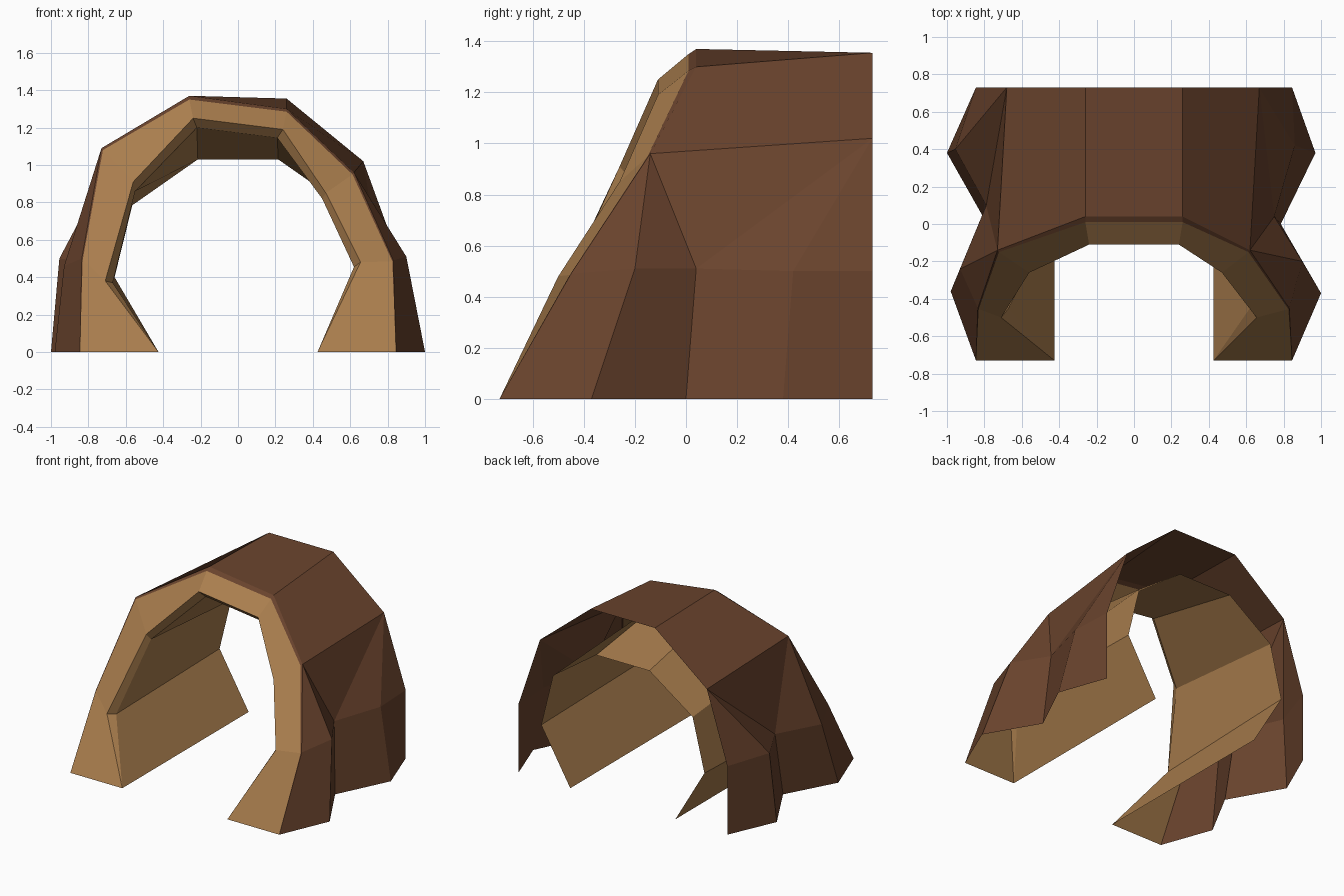
import bpy, bmesh
from mathutils import Vector

if "Cube" in bpy.data.objects:
    bpy.data.objects.remove(bpy.data.objects["Cube"])


def material(name, rgb):
    m = bpy.data.materials.new(name)
    m.diffuse_color = (*rgb, 1)
    m.use_nodes = True
    m.node_tree.nodes["Principled BSDF"].inputs["Base Color"].default_value = m.diffuse_color
    return m


BARK = material("dark_bark", (0.142, 0.056, 0.026))
WOOD = material("light_wood", (0.40, 0.207, 0.075))


def build(name, polys, mat, facing):
    """Make a flat-shaded sheet; facing(centre) gives the side its faces point to."""
    bm = bmesh.new()
    for p in polys:
        bm.faces.new([bm.verts.new(v) for v in p])
    bmesh.ops.remove_doubles(bm, verts=bm.verts, dist=0.001)
    bm.normal_update()
    for f in bm.faces:
        if f.normal.dot(facing(f.calc_center_median())) < 0:
            f.normal_flip()
    me = bpy.data.meshes.new(name)
    bm.to_mesh(me)
    bm.free()
    me.materials.append(mat)
    ob = bpy.data.objects.new(name, me)
    bpy.context.collection.objects.link(ob)


def bridge(a, b):
    return [(a[i], a[i + 1], b[i + 1], b[i]) for i in range(len(a) - 1)]


def outward(c):
    return Vector((c.x, 0, c.z - 0.35))


# Arch profiles, left foot to right foot
shell_front = [(-.845, -.73, 0), (-.835, -.45, .5), (-.73, -.14, 1.09), (-.26, .04, 1.37),
               (.26, .04, 1.30), (.62, -.14, .96), (.83, -.45, .49), (.845, -.73, 0)]
rim_outer = [(-.845, -.73, 0), (-.83, -.455, .495), (-.722, -.15, 1.08), (-.26, .01, 1.35),
             (.26, .01, 1.285), (.612, -.15, .95), (.825, -.455, .485), (.845, -.73, 0)]
rim_inner = [(-.425, -.73, 0), (-.71, -.5, .38), (-.56, -.26, .91), (-.24, -.11, 1.25),
             (.24, -.11, 1.19), (.47, -.26, .85), (.655, -.5, .48), (.425, -.73, 0)]
lip = [(-.425, -.73, 0), (-.67, -.45, .37), (-.55, -.22, .86), (-.22, -.06, 1.20),
       (.21, -.06, 1.145), (.45, -.22, .82), (.62, -.45, .455), (.425, -.73, 0)]
tunnel_half = [(.425, 0), (.66, .4), (.565, .785), (.215, 1.03)]
tunnel_back = ([(-x, .73, z) for x, z in tunnel_half]
               + [(x, .73, z) for x, z in reversed(tunnel_half)])
roof_back = [(-.68, .73, 1.02), (-.26, .73, 1.355), (.26, .73, 1.355), (.67, .73, 1.02)]

# Outer bark: roof panels, then each bulging side with two root flares
polys = bridge(shell_front[2:6], roof_back)
ground = {-1: [(-.845, -.73), (-.98, -.36), (-.785, 0), (-1, .38), (-.845, .73)],
          1: [(.845, -.73), (1, -.37), (.785, 0), (.97, .38), (.845, .73)]}
waist = {-1: [shell_front[1], (-.93, -.24, .46), (-.79, .1, .48), (-.955, .4, .5), (-.845, .73, .5)],
         1: [shell_front[6], (.9, -.2, .51), (.75, .04, .51), (.86, .42, .5), (.845, .73, .5)]}
for s, mid in waist.items():
    front = shell_front[2] if s < 0 else shell_front[5]
    back = roof_back[0] if s < 0 else roof_back[3]
    polys += bridge([(x, y, 0) for x, y in ground[s]], mid)
    polys += [(front, mid[i], mid[i + 1]) for i in range(2)]
    polys += [(front, mid[2], back)]
    polys += [(back, mid[i], mid[i + 1]) for i in range(2, 4)]
polys += bridge(shell_front[1:7], rim_outer[1:7])
polys += [(shell_front[0], shell_front[1], rim_outer[1]),
          (shell_front[7], shell_front[6], rim_outer[6])]
build("outer_bark", polys, BARK, outward)

# Slanted cut face around the opening
build("front_rim", bridge(rim_outer, rim_inner), WOOD, lambda c: Vector((0, -1, 0)))

# Hollow inside: small lip, then the tunnel to the open back
polys = bridge(rim_inner[1:7], lip[1:7]) + bridge(lip, tunnel_back)
polys += [(rim_inner[0], rim_inner[1], lip[1]), (rim_inner[7], rim_inner[6], lip[6])]
build("tunnel_lining", polys, WOOD, lambda c: -outward(c))
